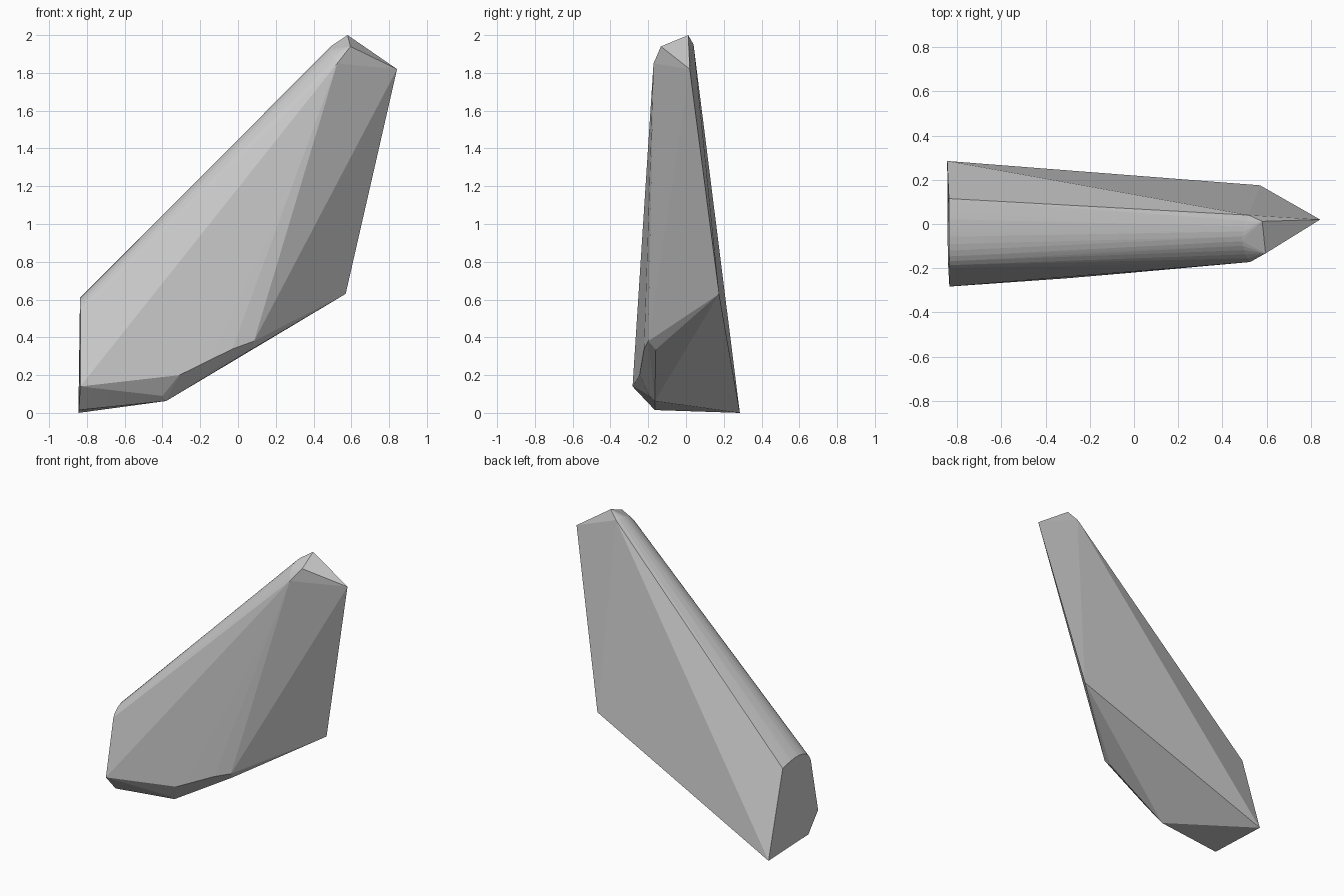
import bpy, bmesh, math
from mathutils import Vector

if "Cube" in bpy.data.objects:
    bpy.data.objects.remove(bpy.data.objects["Cube"])


def arc(a, c, b, steps=10):
    """Rounded edge end, as a quadratic curve from a to b pulled toward c."""
    a, c, b = Vector(a), Vector(c), Vector(b)
    return [a * (1 - t) ** 2 + c * 2 * t * (1 - t) + b * t * t
            for t in (i / steps for i in range(steps + 1))]


# Rounded leading edge: wide at the low end, narrow at the tip
low_round = arc((-0.837, 0.115, 0.585), (-0.836, -0.14, 0.655), (-0.835, -0.2, 0.53))
tip_round = arc((0.52, 0.04, 1.95), (0.46, -0.09, 1.955), (0.525, -0.172, 1.85))

# Flat low end
low_end = [(-0.845, 0.285, 0.0), (-0.835, -0.283, 0.14), (-0.842, -0.165, 0.015)]

# Chipped lower edge
lower_edge = [(-0.38, -0.165, 0.063), (-0.40, -0.195, 0.09), (-0.31, -0.246, 0.20),
              (-0.03, -0.222, 0.338), (0.085, -0.20, 0.38), (0.07, -0.16, 0.335)]

# Pointed tip and trailing corner
tip = [(0.58, 0.012, 2.0), (0.595, -0.133, 1.94), (0.842, 0.02, 1.82)]
trailing = [(0.57, 0.175, 0.63)]

# Faceted shard wrapped around the outlines
bm = bmesh.new()
for p in low_round + tip_round + low_end + lower_edge + tip + trailing:
    bm.verts.new(p)
hull = bmesh.ops.convex_hull(bm, input=bm.verts[:])
inner = {v for v in hull["geom_interior"] + hull["geom_unused"]
         if isinstance(v, bmesh.types.BMVert)}
bmesh.ops.delete(bm, geom=list(inner), context='VERTS')
bmesh.ops.recalc_face_normals(bm, faces=bm.faces[:])
mesh = bpy.data.meshes.new("stone_shard")
bm.to_mesh(mesh)
bm.free()
shard = bpy.data.objects.new("stone_shard", mesh)
bpy.context.collection.objects.link(shard)

# Soften only the rounded edge
bpy.context.view_layer.objects.active = shard
shard.select_set(True)
bpy.ops.object.shade_smooth_by_angle(angle=math.radians(3))
